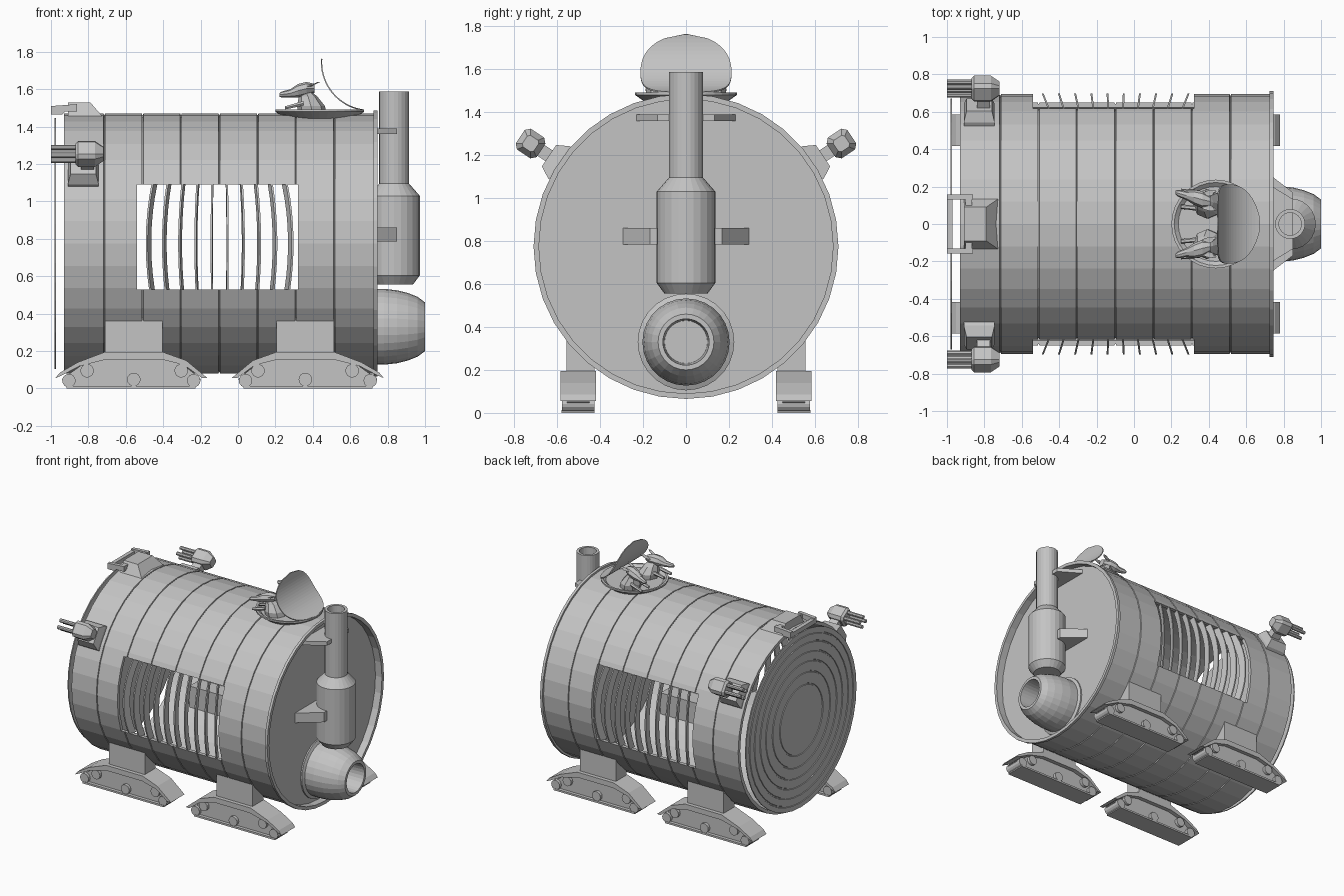
import bpy, bmesh, math
from mathutils import Matrix, Vector

if "Cube" in bpy.data.objects:
    bpy.data.objects.remove(bpy.data.objects["Cube"])

CZ = 0.775                                  # height of the drum axis
grey = bpy.data.materials.new("light grey")
grey.diffuse_color = (0.55, 0.55, 0.55, 1)
grey.use_nodes = True
grey.node_tree.nodes["Principled BSDF"].inputs["Base Color"].default_value = grey.diffuse_color
AXIS_X = Matrix.Translation((0, 0, CZ)) @ Matrix.Rotation(math.pi / 2, 4, 'Y')


def loft(name, rings, mat=Matrix(), closed=False):
    """Join equal rings of points; cap both ends unless closed into a loop."""
    bm = bmesh.new()
    rs = [[bm.verts.new(mat @ Vector(p)) for p in r] for r in rings]
    n = len(rs[0])
    for a, b in zip(rs, rs[1:] + (rs[:1] if closed else [])):
        for i in range(n):
            bm.faces.new((a[i], a[(i + 1) % n], b[(i + 1) % n], b[i]))
    if not closed:
        bm.faces.new(rs[0])
        bm.faces.new(rs[-1])
    bmesh.ops.remove_doubles(bm, verts=bm.verts, dist=1e-5)
    bmesh.ops.recalc_face_normals(bm, faces=bm.faces)
    me = bpy.data.meshes.new(name)
    bm.to_mesh(me)
    bm.free()
    me.materials.append(grey)
    ob = bpy.data.objects.new(name, me)
    bpy.context.collection.objects.link(ob)
    return ob


def lathe(name, profile, mat=Matrix(), n=24):
    """Spin (radius, height) points round local z; axis points become tiny caps."""
    tau = 2 * math.pi
    return loft(name, [[(max(r, 0.0005) * math.cos(tau * i / n),
                         max(r, 0.0005) * math.sin(tau * i / n), z)
                        for i in range(n)] for r, z in profile], mat)


def rod(name, r, z0, z1, mat, n=12):
    return lathe(name, [(r, z0), (r, z1)], mat, n)


def prism(name, pts, y0, y1, mat=Matrix()):
    """Extrude an x-z outline along y."""
    return loft(name, [[(x, y, z) for x, z in pts] for y in (y0, y1)], mat)


def rect(x0, x1, y0, y1, z):
    return [(x0, y0, z), (x1, y0, z), (x1, y1, z), (x0, y1, z)]


def box(name, x0, x1, y0, y1, z0, z1, mat=Matrix()):
    return loft(name, [rect(x0, x1, y0, y1, z0), rect(x0, x1, y0, y1, z1)], mat)


# Drum: hollow shell with grooves, rear rim and recessed rear wall
prof = [(0, .69), (.685, .69), (.685, .745), (.71, .745), (.71, .725), (.695, .725)]
for i in range(6, -1, -1):
    x = -.715 + .205 * i
    prof += [(.695, x + .004), (.687, x + .002), (.687, x - .002), (.695, x - .004)]
prof += [(.695, -.93), (.67, -.93), (.67, .67), (0, .67)]
drum = lathe("drum", prof, AXIS_X, 36)

# Side window openings, cut through both walls
cutter = box("window_cutter", -.54, .32, -1, 1, .53, 1.09)
cutter.hide_render = True
mod = drum.modifiers.new("windows", 'BOOLEAN')
mod.operation, mod.solver, mod.object = 'DIFFERENCE', 'EXACT', cutter
bpy.context.view_layer.objects.active = drum
bpy.ops.object.modifier_apply(modifier=mod.name)
bpy.data.objects.remove(cutter)

# Fanned curved louvres in the windows
for s in (-1, 1):
    for k in range(10):
        x0 = -.465 + .0815 * k
        slope = (x0 + .1) * 1.1
        rings = []
        for j in range(9):
            z = .53 + .56 * j / 8
            ring = []
            for r, t in ((.65, -.005), (.65, .005), (.698, .005), (.698, -.005)):
                y = math.sqrt(r * r - (z - CZ) ** 2)
                ring.append((x0 + t + slope * (y - .64), s * y, z))
            rings.append(ring)
        loft(f"louvre_{s}_{k}", rings)

# Front shield disc with concentric grooves
prof = [(0, -.972), (.672, -.972), (.672, -.98)]
for r in (.63, .57, .5, .43, .35, .26):
    prof += [(r + .006, -.98), (r + .004, -.975), (r - .004, -.975), (r - .006, -.98)]
lathe("front_shield", prof + [(0, -.98)], AXIS_X, 40)

# Bracket holding the shield
loft("shield_mount", [rect(-.91, -.725, -.135, .135, 1.455),
                      rect(-.91, -.79, -.09, .09, 1.53)])
for s in (-1, 1):
    prism(f"shield_arm_{s}", [(-1, 1.465), (-.94, 1.465), (-.925, 1.48), (-.86, 1.48),
                              (-.86, 1.52), (-.93, 1.515), (-1, 1.51)], s * .13, s * .158)
    box(f"shield_arm_foot_{s}", -.9, -.865, s * .08, s * .13, 1.485, 1.515)
box("shield_crossbar", -1, -.97, -.158, .158, 1.465, 1.5)

# Exhaust stack with open top
lathe("exhaust_stack", [(0, .555), (.1, .555), (.137, .605), (.137, 1.03), (.08, 1.095),
                        (.08, 1.588), (.06, 1.588), (.06, 1.2), (0, 1.2)],
      Matrix.Translation((.835, 0, 0)))
for name, z0, z1, w in (("lower", .785, .86, .3), ("upper", 1.36, 1.39, .237)):
    loft(name + "_stack_bracket",
         [[(.68, -w, z), (.68, w, z), (.85, w * .56, z), (.85, -w * .56, z)] for z in (z0, z1)])

# Rear thruster nozzle
lathe("thruster", [(0, .68), (.225, .68), (.225, .7), (.203, .71), (.203, .78), (.195, .85),
                   (.18, .91), (.16, .96), (.13, 1), (.108, 1), (.1, .82), (0, .82)],
      Matrix.Translation((0, 0, .33)) @ Matrix.Rotation(math.pi / 2, 4, 'Y'), 28)

# Four track units; the rear pair mirrors the front pair
GUARD = [(.42, .055), (.395, .085), (.3, .14), (.155, .195), (-.155, .195),
         (-.28, .15), (-.395, .055), (-.365, .055), (-.27, .125), (-.15, .155),
         (.15, .155), (.29, .12), (.385, .07)]
CORE = [(.35, .012), (-.32, .012), (-.36, .05), (-.26, .13), (-.15, .16),
        (.15, .16), (.28, .125), (.385, .05)]
WHEELS = [(.347, .042), (.25, .095), (0, .048), (-.253, .095), (-.32, .042)]
for leg_x, d in ((-.557, 1), (.36, -1)):
    for s in (-1, 1):
        mat = Matrix.Translation((leg_x, 0, 0)) @ Matrix.Diagonal((-d, s, 1, 1))
        tag = f"{'front' if d > 0 else 'rear'}_{s}"
        box("leg_" + tag, -.153, .153, .425, .556, .18, .42, mat)
        prism("track_guard_" + tag, GUARD, .418, .585, mat)
        prism("track_core_" + tag, CORE, .45, .555, mat)
        box("track_belt_" + tag, -.33, .36, .425, .58, 0, .014, mat)
        for i, (u, z) in enumerate(WHEELS):
            rod(f"wheel_{tag}_{i}", .036, -.075, .075, mat @ Matrix.Translation((u, .502, z))
                @ Matrix.Rotation(math.pi / 2, 4, 'X'), 14)

# Side guns, standing out radially from the drum
for s in (-1, 1):
    mat = Matrix.Translation((0, 0, CZ)) @ Matrix.Rotation(-s * math.radians(56.5), 4, 'X')
    loft(f"gun_base_{s}", [rect(-.91, -.745, -.09, .09, .66), rect(-.91, -.745, -.09, .09, .71),
                           rect(-.895, -.76, -.06, .06, .765)], mat)
    box(f"gun_stem_{s}", -.84, -.77, -.03, .03, .76, .83, mat)
    rings = []
    for x, h in ((-.87, .045), (-.855, .058), (-.765, .058), (-.72, .032)):
        c = h * .65
        rings.append([(x, a, .868 + b) for a, b in ((-h, -c), (-c, -h), (c, -h), (h, -c),
                                                    (h, c), (c, h), (-c, h), (-h, c))])
    loft(f"gun_body_{s}", rings, mat)
    for i in range(4):
        y, r = (-.025, .025)[i % 2], .868 + (-.025, .025)[i // 2]
        rod(f"gun_barrel_{s}_{i}", .014, -1, -.86, mat @ Matrix.Translation((0, y, r))
            @ Matrix.Rotation(math.pi / 2, 4, 'Y'), 8)

# Roof hatch saucer
lathe("hatch_rim", [(0, 1.44), (.18, 1.44), (.237, 1.48), (.237, 1.492), (.222, 1.492),
                    (.2, 1.474), (0, 1.474)], Matrix.Translation((.437, 0, 0)), 32)

# Open hatch lid: a bent round plate
R, cx, cz, N = .262, .705, 1.745, 20
rings = []
for i in range(N + 1):
    t = i / N
    a = math.radians(176 + 86 * t)
    w = .212 * max(1 - abs(2 * t - 1) ** 2.5, .002) ** .5
    o, q = (math.cos(a), math.sin(a)), R - .007
    rings.append([(cx + R * o[0], -w, cz + R * o[1]), (cx + R * o[0], w, cz + R * o[1]),
                  (cx + q * o[0], w, cz + q * o[1]), (cx + q * o[0], -w, cz + q * o[1])])
loft("hatch_lid", rings)


def oval(c, u, v, n=8):
    """Ring of points round c spanned by vectors u and v."""
    return [Vector(c) + Vector(u) * math.cos(2 * math.pi * i / n)
            + Vector(v) * math.sin(2 * math.pi * i / n) for i in range(n)]


# Two long-snouted animal crew looking forward out of the hatch
for s in (-1, 1):
    loft(f"crew_head_{s}", [oval((x, s * y, z), (0, w, 0), (0, 0, h)) for x, y, z, w, h in (
        (.222, .168, 1.57, .01, .01), (.235, .165, 1.572, .018, .016), (.28, .152, 1.578, .024, .022),
        (.32, .143, 1.592, .04, .036), (.365, .13, 1.603, .046, .036), (.41, .12, 1.605, .028, .024))])
    loft(f"crew_body_{s}", [oval((x, s * y, z), (a, 0, 0), (0, b, 0)) for x, y, z, a, b in (
        (.40, .105, 1.46, .075, .075), (.39, .108, 1.51, .075, .08),
        (.375, .115, 1.56, .05, .05), (.36, .128, 1.59, .03, .03))])
    for e in (-1, 1):
        y = s * .125 + e * .042
        loft(f"crew_ear_{s}_{e}", [oval((.375, y - e * .01, 1.615), (.012, 0, 0), (0, .014, 0), 6),
                                   oval((.41, y, 1.628), (.016, 0, .012), (0, .016, 0), 6),
                                   oval((.437, y + e * .008, 1.638), (.004, 0, 0), (0, .004, 0), 6)])
        loft(f"crew_paw_{s}_{e}", [oval((.35, y, 1.525), (0, .014, 0), (0, 0, .014), 6),
                                   oval((.25, y + s * .01, 1.5), (0, .012, 0), (0, 0, .01), 6)])
